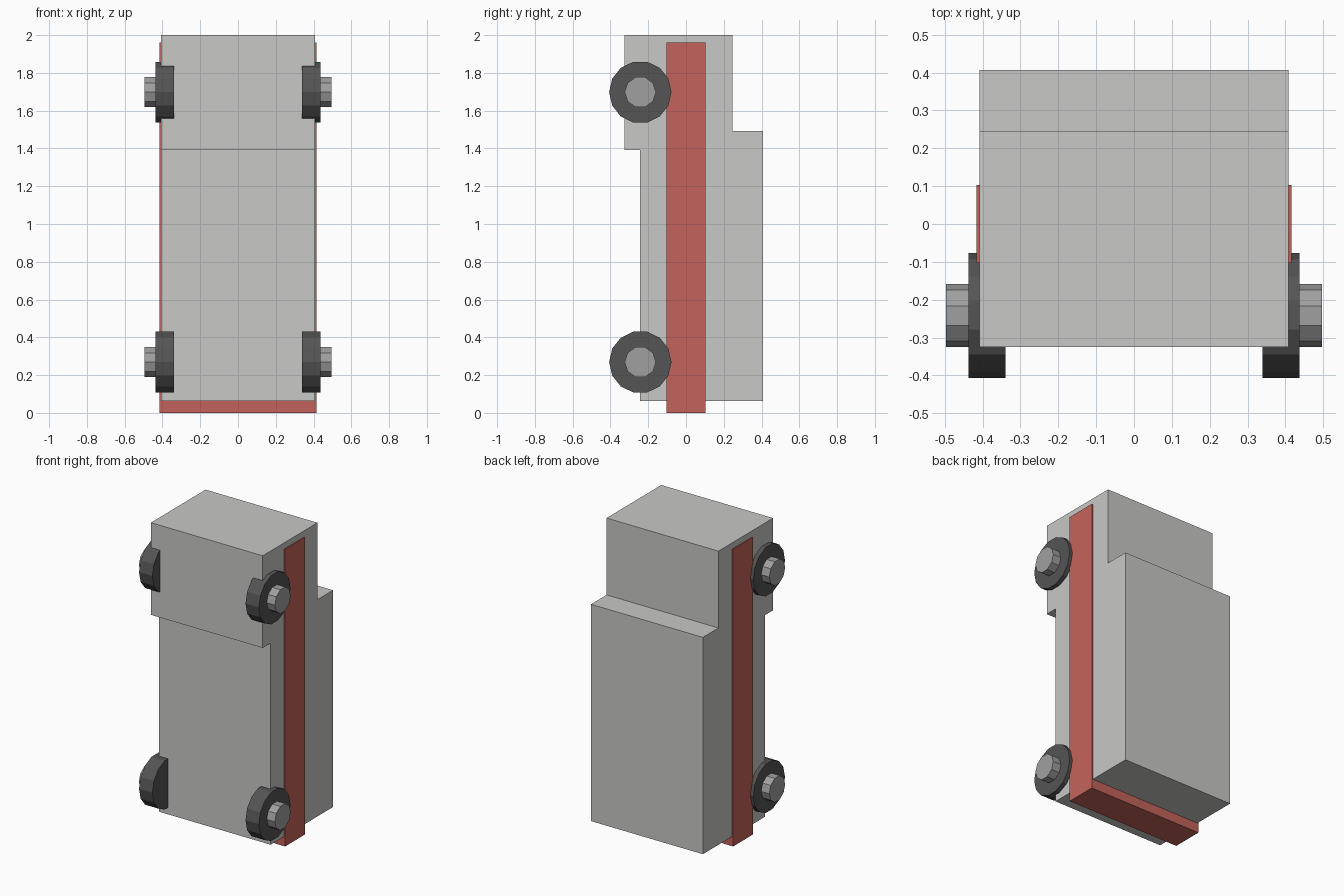
import bpy, bmesh, math
from mathutils import Matrix

if "Cube" in bpy.data.objects:
    bpy.data.objects.remove(bpy.data.objects["Cube"])


def material(name, rgb):
    m = bpy.data.materials.new(name)
    m.diffuse_color = (*rgb, 1)
    m.use_nodes = True
    m.node_tree.nodes["Principled BSDF"].inputs["Base Color"].default_value = m.diffuse_color
    return m


GREY = material("light grey", (0.578, 0.578, 0.565))
RED = material("red", (0.552, 0.124, 0.104))
BLACK = material("dark rubber", (0.09, 0.09, 0.09))
HUB = material("hub grey", (0.35, 0.35, 0.35))


def finish(bm, name, mat):
    bmesh.ops.recalc_face_normals(bm, faces=bm.faces)
    me = bpy.data.meshes.new(name)
    bm.to_mesh(me)
    bm.free()
    me.materials.append(mat)
    ob = bpy.data.objects.new(name, me)
    bpy.context.collection.objects.link(ob)
    return ob


def extrude_profile(name, profile, half_width, mat):
    """Extrude a (y, z) outline across x."""
    bm = bmesh.new()
    face = bm.faces.new([bm.verts.new((-half_width, y, z)) for y, z in profile])
    geom = bmesh.ops.extrude_face_region(bm, geom=[face])["geom"]
    verts = [g for g in geom if isinstance(g, bmesh.types.BMVert)]
    bmesh.ops.translate(bm, verts=verts, vec=(2 * half_width, 0, 0))
    return finish(bm, name, mat)


def disc(name, x0, x1, y, z, radius, sides, mat):
    """Flat-sided cylinder along x, with corners on the y axis."""
    bm = bmesh.new()
    bmesh.ops.create_cone(bm, cap_ends=True, segments=sides,
                          radius1=radius, radius2=radius, depth=abs(x1 - x0))
    first = bm.verts[:][0].co
    spin = math.pi / 2 - math.atan2(first.y, first.x)
    place = (Matrix.Translation(((x0 + x1) / 2, y, z))
             @ Matrix.Rotation(math.pi / 2, 4, 'Y') @ Matrix.Rotation(spin, 4, 'Z'))
    bmesh.ops.transform(bm, matrix=place, verts=bm.verts)
    return finish(bm, name, mat)


# Stepped van body, standing on its end
extrude_profile("body", [(-0.325, 2.0), (0.245, 2.0), (0.245, 1.493), (0.407, 1.493),
                         (0.407, 0.063), (-0.243, 0.063), (-0.243, 1.392),
                         (-0.325, 1.392)], 0.408, GREY)

# Red band along both sides and across the lower end
extrude_profile("side_band", [(-0.103, 0), (0.103, 0), (0.103, 1.96), (-0.103, 1.96)],
                0.416, RED)

# Four wheels with protruding hubs
for side, s in (("right", 1), ("left", -1)):
    for end, z in (("upper", 1.698), ("lower", 0.269)):
        disc(f"{end}_{side}_wheel", s * 0.34, s * 0.437, -0.242, z, 0.165, 14, BLACK)
        disc(f"{end}_{side}_hub", s * 0.36, s * 0.496, -0.242, z, 0.083, 10, HUB)
